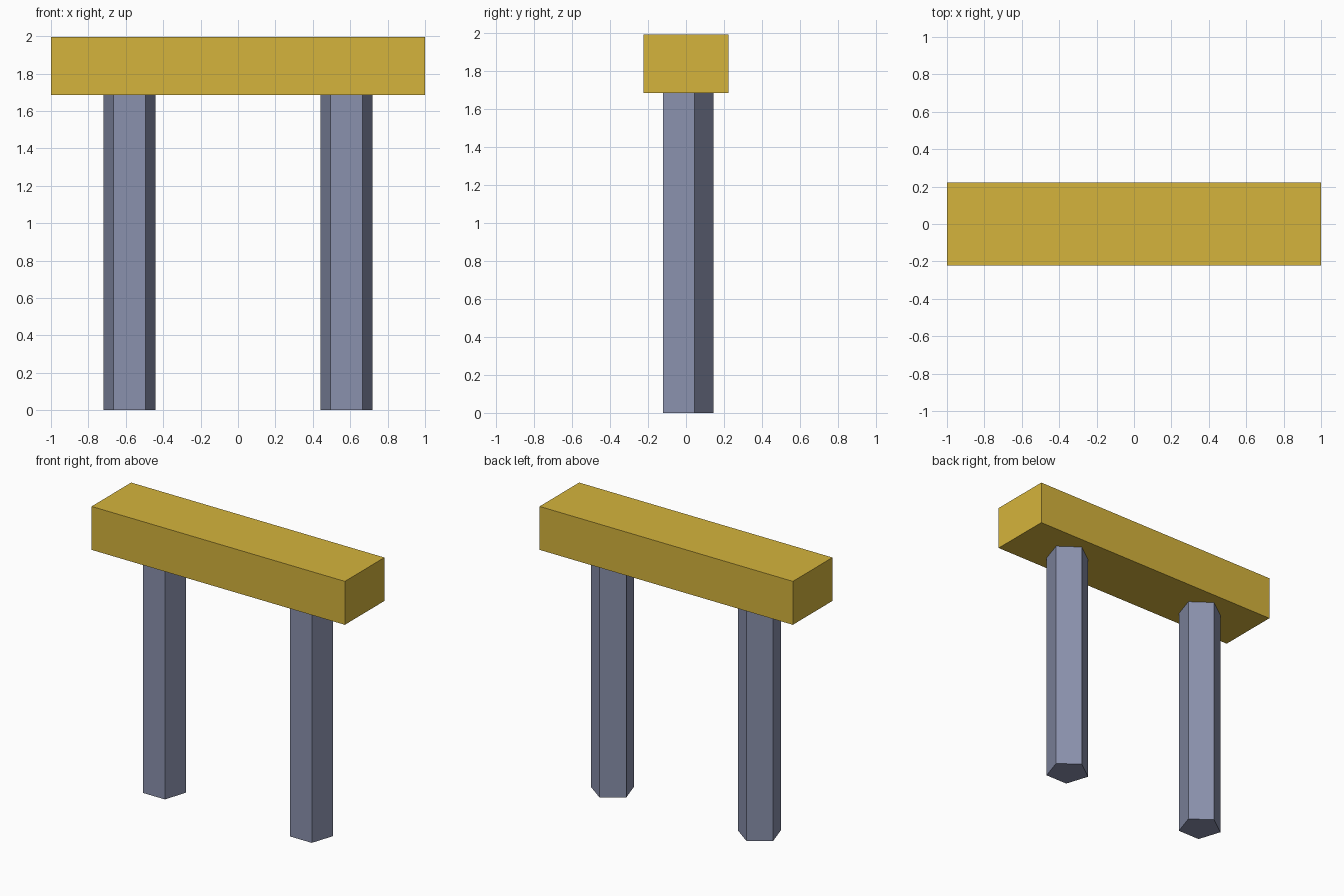
import bpy
from mathutils import Matrix
import bmesh

if "Cube" in bpy.data.objects:
    bpy.data.objects.remove(bpy.data.objects["Cube"])

BEAM_BOTTOM, BEAM_TOP = 1.685, 1.995
BEAM_DEPTH = 0.446
LEG_X, LEG_RADIUS = 0.58, 0.147


def material(name, rgb):
    def linear(c):
        c /= 255
        return c / 12.92 if c <= 0.04045 else ((c + 0.055) / 1.055) ** 2.4
    mat = bpy.data.materials.new(name)
    mat.diffuse_color = (*[linear(c) for c in rgb], 1)
    mat.use_nodes = True
    mat.node_tree.nodes["Principled BSDF"].inputs["Base Color"].default_value = mat.diffuse_color
    return mat


def add_object(name, bm, mat):
    mesh = bpy.data.meshes.new(name)
    bm.to_mesh(mesh)
    bm.free()
    mesh.materials.append(mat)
    obj = bpy.data.objects.new(name, mesh)
    bpy.context.collection.objects.link(obj)
    return obj


gold = material("golden yellow", (213, 180, 60))
slate = material("slate blue grey", (138, 145, 173))

# Horizontal beam
bm = bmesh.new()
height = BEAM_TOP - BEAM_BOTTOM
bmesh.ops.create_cube(bm, size=1)
bmesh.ops.scale(bm, vec=(2, BEAM_DEPTH, height), verts=bm.verts)
bmesh.ops.translate(bm, vec=(0, 0, BEAM_BOTTOM + height / 2), verts=bm.verts)
add_object("beam", bm, gold)

# Two five-sided legs, flat face to the front and one corner to the back
for side, x in (("left", -LEG_X), ("right", LEG_X)):
    bm = bmesh.new()
    bmesh.ops.create_cone(bm, cap_ends=True, segments=5, radius1=LEG_RADIUS,
                          radius2=LEG_RADIUS, depth=BEAM_BOTTOM)
    # turn the corner nearest the back exactly onto +y
    first = max(bm.verts, key=lambda v: v.co.y).co
    angle = first.xy.angle_signed((0, 1))
    bmesh.ops.rotate(bm, verts=bm.verts, cent=(0, 0, 0),
                     matrix=Matrix.Rotation(-angle, 3, 'Z'))
    bmesh.ops.translate(bm, vec=(x, -0.001, BEAM_BOTTOM / 2), verts=bm.verts)
    add_object(side + "_leg", bm, slate)
